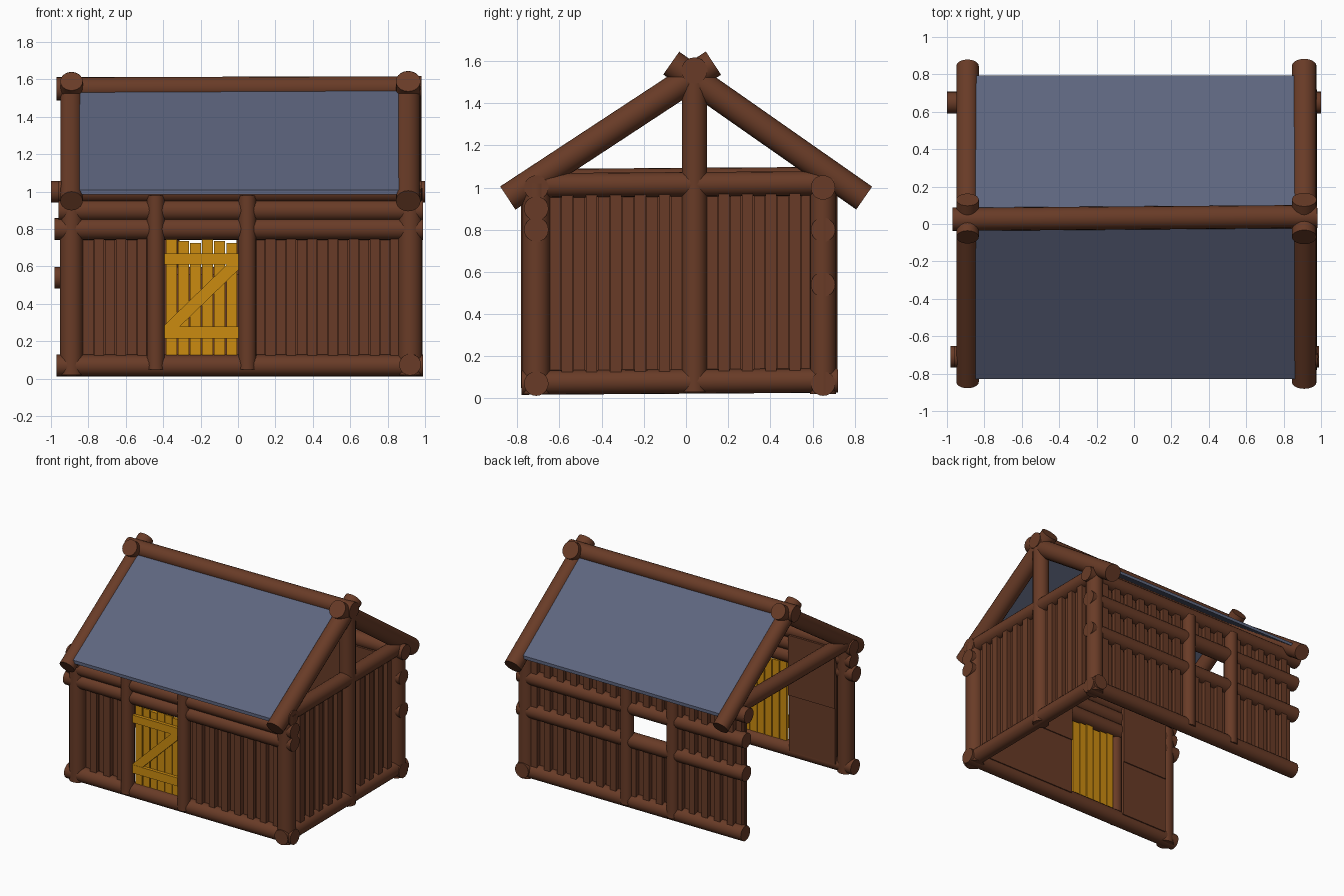
import bpy, bmesh, math, random
from mathutils import Vector, Matrix

if "Cube" in bpy.data.objects:
    bpy.data.objects.remove(bpy.data.objects["Cube"])

random.seed(4)


def material(name, rgb):
    m = bpy.data.materials.new(name)
    m.diffuse_color = (*rgb, 1)
    m.use_nodes = True
    m.node_tree.nodes["Principled BSDF"].inputs["Base Color"].default_value = m.diffuse_color
    return m


BROWN = material("brown timber", (0.14, 0.044, 0.02))
YELLOW = material("yellow door paint", (0.6, 0.26, 0.005))
SLATE = material("slate blue roof", (0.11, 0.13, 0.21))


def finish(name, bm, mat, smooth=False):
    bmesh.ops.recalc_face_normals(bm, faces=bm.faces)
    me = bpy.data.meshes.new(name)
    bm.to_mesh(me)
    bm.free()
    me.materials.append(mat)
    if smooth:
        for p in me.polygons:
            p.use_smooth = len(p.vertices) == 4
    ob = bpy.data.objects.new(name, me)
    bpy.context.collection.objects.link(ob)
    return ob


def log(name, a, b, r=0.058):
    """Round log with flat ends running from a to b."""
    a, b = Vector(a), Vector(b)
    d = b - a
    m = Matrix.Translation((a + b) / 2) @ d.to_track_quat('Z', 'Y').to_matrix().to_4x4()
    bm = bmesh.new()
    bmesh.ops.create_cone(bm, cap_ends=True, segments=20, radius1=r, radius2=r,
                          depth=d.length, matrix=m)
    ob = finish(name, bm, BROWN, True)
    for e in ob.data.edges:
        v = [ob.data.vertices[i].co for i in e.vertices]
        e.use_edge_sharp = abs((v[1] - v[0]).normalized().dot(d.normalized())) < 0.5


def add_box(bm, lo, hi):
    lo, hi = Vector(lo), Vector(hi)
    bmesh.ops.create_cube(bm, size=1, matrix=Matrix.Translation((lo + hi) / 2)
                          @ Matrix.Diagonal((*(hi - lo), 1)))


def box(name, lo, hi, mat):
    bm = bmesh.new()
    add_box(bm, lo, hi)
    return finish(name, bm, mat)


def planks(name, axis, start, end, n, z0, z1, depth, out):
    """Upright boards along an axis, every other one standing proud."""
    bm = bmesh.new()
    w = (end - start) / n
    for i in range(n):
        c = depth + out * (0.024 if i % 2 else -0.008)
        u0, u1 = start + i * w + 0.002, start + (i + 1) * w - 0.002
        za, zb = z0 - random.uniform(0, 0.015), z1 + random.uniform(0, 0.015)
        if axis == 'x':
            add_box(bm, (u0, c - 0.018, za), (u1, c + 0.018, zb))
        else:
            add_box(bm, (c - 0.018, u0, za), (c + 0.018, u1, zb))
    finish(name, bm, BROWN)


F, B, L, R = -0.71, 0.65, -0.89, 0.92   # wall lines

# Front wall logs and posts
for i, (z, x0, x1) in enumerate([(0.07, -0.97, 0.99), (0.8, -0.98, 0.99),
                                 (0.9, -0.96, 0.99), (1.0, -0.96, 0.98)]):
    log(f"front_log_{i}", (x0, F, z), (x1, F, z))
log("front_left_post", (L, F, 0.02), (L, F, 1.02), 0.062)
log("front_right_post", (R, F, 0.02), (R, F, 1.02), 0.066)
for n, x in (("left", -0.44), ("right", 0.05)):
    log(f"door_post_{n}", (x, F - 0.025, 0.05), (x, F - 0.025, 0.98), 0.048)

# Back wall logs and posts
for i, (z, x0, x1) in enumerate([(0.07, -0.97, 0.98), (0.54, -0.98, 0.98),
                                 (0.8, -0.98, 0.98), (1.0, -1.0, 1.0)]):
    log(f"back_log_{i}", (x0, B, z), (x1, B, z))
log("back_right_post", (R, B, 0.02), (R, B, 1.02), 0.062)
for n, x in (("left", -0.36), ("right", 0.04)):
    log(f"window_post_{n}", (x, B + 0.02, 0.05), (x, B + 0.02, 0.98), 0.048)

# Right wall frame with king post, left side open under a tie beam
log("right_sill", (R, -0.78, 0.075), (R, 0.72, 0.085))
log("right_tie_beam", (R, -0.73, 1.01), (R, 0.7, 1.02))
log("right_king_post", (R, 0.04, 0.03), (R, 0.04, 1.53), 0.06)
log("left_tie_beam", (L, -0.73, 1.03), (L, 0.7, 1.04))

# Board cladding
planks("front_boards_left", 'x', -0.83, -0.48, 6, 0.11, 0.76, F + 0.02, -1)
planks("front_boards_right", 'x', 0.09, 0.87, 14, 0.11, 0.76, F + 0.02, -1)
planks("right_boards_front", 'y', -0.65, -0.015, 11, 0.11, 0.97, R - 0.01, 1)
planks("right_boards_back", 'y', 0.095, 0.6, 9, 0.11, 0.97, R - 0.01, 1)
for n, x0, x1, k in (("left", -0.94, -0.39, 10), ("right", 0.07, 0.87, 14)):
    for row, z0, z1 in ((0, 0.1, 0.52), (1, 0.57, 0.78), (2, 0.83, 0.97)):
        planks(f"back_boards_{n}_{row}", 'x', x0, x1, k, z0, z1, B - 0.01, 1)
planks("boards_under_window", 'x', -0.33, 0.01, 6, 0.1, 0.52, B - 0.01, 1)
planks("boards_over_window", 'x', -0.33, 0.01, 6, 0.83, 0.97, B - 0.01, 1)

# Flat inner lining, lower and upper sheets
for n, x0, x1 in (("left", -0.84, -0.44), ("right", 0.05, 0.88)):
    box(f"front_lining_low_{n}", (x0, F + 0.045, 0.08), (x1, F + 0.065, 0.53), BROWN)
    box(f"front_lining_high_{n}", (x0, F + 0.045, 0.52), (x1, F + 0.073, 0.99), BROWN)
box("right_lining", (R - 0.065, F, 0.08), (R - 0.045, B, 0.99), BROWN)
for n, x0, x1 in (("left", -0.94, -0.36), ("right", 0.04, 0.88)):
    box(f"back_lining_{n}", (x0, B - 0.065, 0.08), (x1, B - 0.045, 0.97), BROWN)
box("back_lining_under_window", (-0.36, B - 0.065, 0.08), (0.04, B - 0.045, 0.56), BROWN)

# Door: boards, two rails and a diagonal brace
bm = bmesh.new()
for i in range(6):
    x = -0.385 + i * 0.0645
    add_box(bm, (x, F - 0.01, 0.12), (x + 0.058, F + 0.015, 0.745 - 0.01 * (i % 3)))
finish("door_boards", bm, YELLOW)
box("door_rail_top", (-0.395, F - 0.035, 0.61), (0.01, F - 0.01, 0.67), YELLOW)
box("door_rail_bottom", (-0.4, F - 0.035, 0.215), (0.02, F - 0.01, 0.28), YELLOW)
bm = bmesh.new()
prof = [(-0.4, 0.28), (-0.31, 0.28), (0.01, 0.59), (0.01, 0.61), (-0.06, 0.61)]
face = bm.faces.new([bm.verts.new((x, F - 0.033, z)) for x, z in prof])
ext = bmesh.ops.extrude_face_region(bm, geom=[face])
bmesh.ops.translate(bm, vec=(0, 0.025, 0),
                    verts=[v for v in ext["geom"] if isinstance(v, bmesh.types.BMVert)])
finish("door_brace", bm, YELLOW)

# Roof: crossed rafters, ridge and two thin sheets
for n, x in (("left", L), ("right", R - 0.01)):
    r = 0.06 if n == "left" else 0.066
    log(f"front_rafter_{n}", (x, -0.845, 0.95), (x, 0.13, 1.59), r)
    log(f"back_rafter_{n}", (x, 0.845, 0.95), (x, -0.07, 1.59), r)
log("ridge_log", (-0.97, 0.025, 1.55), (0.98, 0.04, 1.555), 0.062)


def roof_sheet(name, low, high):
    bm = bmesh.new()
    pts = [low, high, (high[0], high[1] - 0.025), (low[0], low[1] - 0.025)]
    ends = [[bm.verts.new((x, y, z)) for y, z in pts] for x in (-0.87, 0.86)]
    for e in ends:
        bm.faces.new(e)
    for i in range(4):
        j = (i + 1) % 4
        bm.faces.new((ends[0][i], ends[0][j], ends[1][j], ends[1][i]))
    finish(name, bm, SLATE)


roof_sheet("front_roof", (-0.83, 1.01), (0.02, 1.565))
roof_sheet("back_roof", (0.795, 1.03), (0.04, 1.565))
